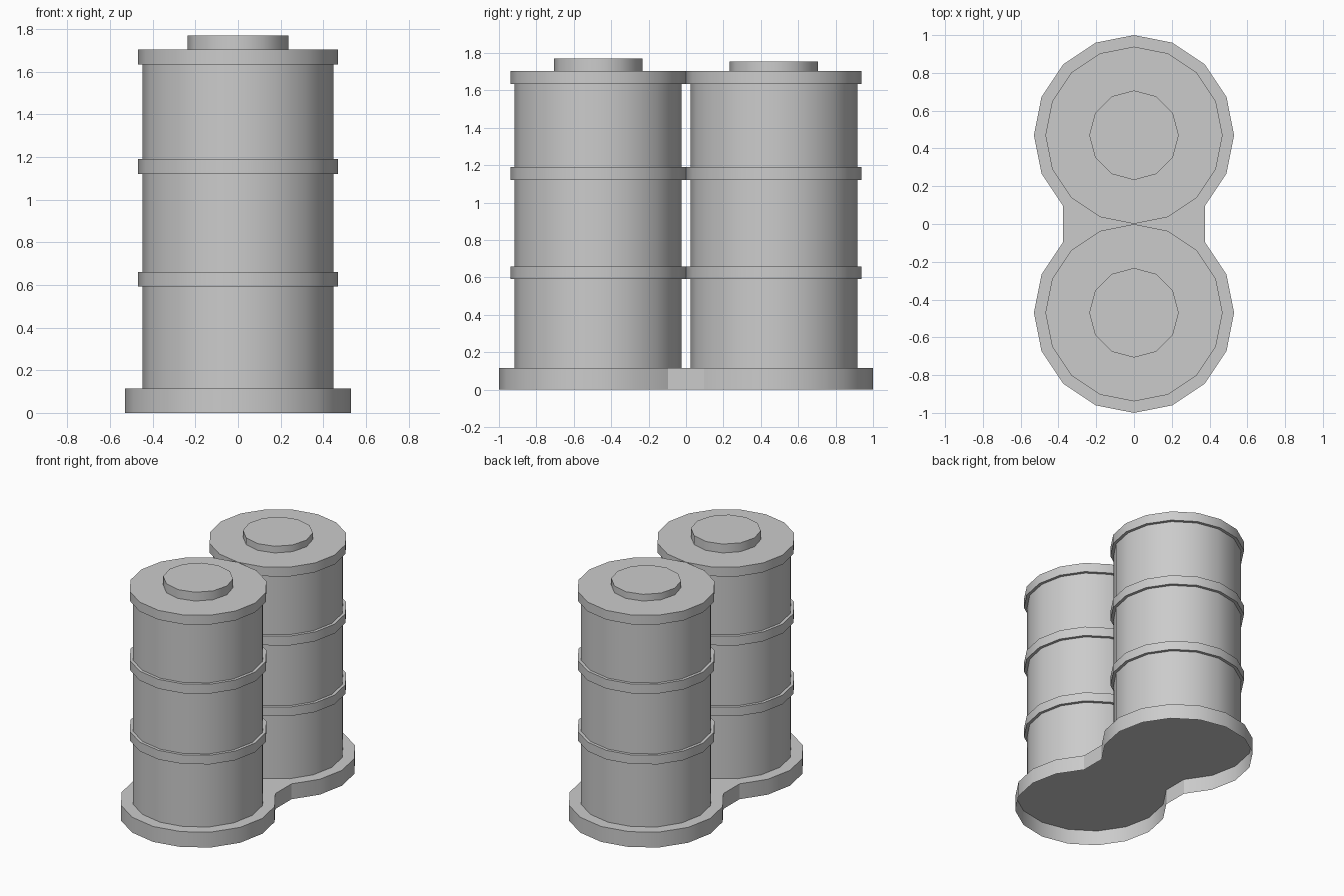
import bpy, bmesh
from math import sin, cos, radians, tau

if "Cube" in bpy.data.objects:
    bpy.data.objects.remove(bpy.data.objects["Cube"])

OFFSET = 0.47  # distance of each barrel axis from the middle

grey = bpy.data.materials.new("grey metal")
grey.use_nodes = True
colour = (0.6, 0.6, 0.6, 1)
grey.diffuse_color = colour
grey.node_tree.nodes["Principled BSDF"].inputs["Base Color"].default_value = colour


def arc(radius, sides, cy, start, count):
    """Points of a regular polygon, walked anticlockwise from a start angle."""
    return [(radius * cos(start + tau * i / sides), cy + radius * sin(start + tau * i / sides))
            for i in range(count)]


def slab(name, outline, bottom, top, open_below=False):
    """Extrude a flat outline between two heights."""
    bm = bmesh.new()
    face = bm.faces.new([bm.verts.new((x, y, bottom)) for x, y in outline])
    extruded = bmesh.ops.extrude_face_region(bm, geom=[face], use_keep_orig=True)
    moved = [v for v in extruded["geom"] if isinstance(v, bmesh.types.BMVert)]
    bmesh.ops.translate(bm, verts=moved, vec=(0, 0, top - bottom))
    bmesh.ops.recalc_face_normals(bm, faces=bm.faces)
    if open_below:
        bmesh.ops.delete(bm, geom=[face], context="FACES_ONLY")
    mesh = bpy.data.meshes.new(name)
    bm.to_mesh(mesh)
    bm.free()
    mesh.materials.append(grey)
    obj = bpy.data.objects.new(name, mesh)
    bpy.context.collection.objects.link(obj)
    bpy.ops.object.select_all(action="DESELECT")
    obj.select_set(True)
    bpy.context.view_layer.objects.active = obj
    bpy.ops.object.shade_smooth_by_angle(angle=radians(32))


# Base plate: a hollow tray of two round ends joined by a short waist
outline = (arc(0.53, 16, OFFSET, radians(-45), 13)
           + arc(0.53, 16, -OFFSET, radians(135), 13))
slab("base_plate", outline, 0, 0.115, open_below=True)

# Two barrels, each with hoops, a lid and a plug
for side, cy, plug_top in (("front", -OFFSET, 1.771), ("back", OFFSET, 1.755)):
    wide = arc(0.469, 16, cy, 0, 16)
    slab(side + "_barrel", arc(0.447, 16, cy, 0, 16), 0.115, 1.65)
    slab(side + "_lower_hoop", wide, 0.592, 0.66)
    slab(side + "_upper_hoop", wide, 1.12, 1.19)
    slab(side + "_lid", wide, 1.635, 1.705)
    slab(side + "_plug", arc(0.237, 12, cy, 0, 12), 1.69, plug_top)
